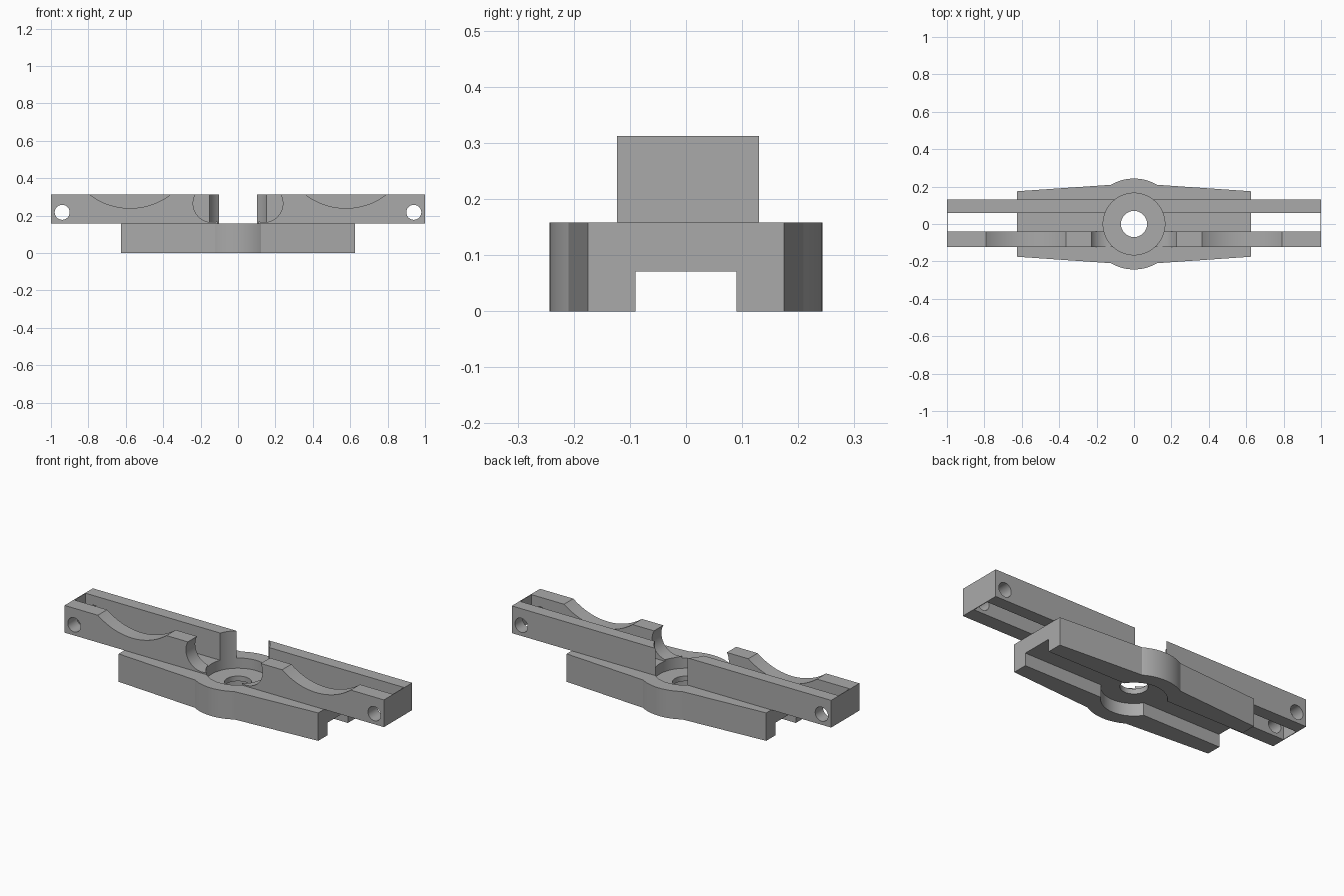
import bpy, bmesh, math

cube = bpy.data.objects.get("Cube")
if cube:
    bpy.data.objects.remove(cube, do_unlink=True)

grey = bpy.data.materials.new("plain grey")
grey.use_nodes = True
colour = (0.4, 0.4, 0.4, 1)
grey.diffuse_color = colour
grey.node_tree.nodes["Principled BSDF"].inputs["Base Color"].default_value = colour


def prism(name, outline, low, high, along_y=False):
    """Extrude an outline along z, or an x-z outline along y."""
    bm = bmesh.new()
    place = (lambda a, b, h: (a, h, b)) if along_y else (lambda a, b, h: (a, b, h))
    face = bm.faces.new([bm.verts.new(place(a, b, low)) for a, b in outline])
    extruded = bmesh.ops.extrude_face_region(bm, geom=[face])["geom"]
    shift = place(0, 0, high - low)
    bmesh.ops.translate(bm, vec=shift, verts=[v for v in extruded if isinstance(v, bmesh.types.BMVert)])
    bmesh.ops.recalc_face_normals(bm, faces=bm.faces)
    mesh = bpy.data.meshes.new(name)
    bm.to_mesh(mesh)
    bm.free()
    mesh.materials.append(grey)
    obj = bpy.data.objects.new(name, mesh)
    bpy.context.collection.objects.link(obj)
    return obj


def box(x0, x1, y0, y1):
    return [(x0, y0), (x1, y0), (x1, y1), (x0, y1)]


def circle(x, y, radius, sides=64):
    angles = [math.tau * i / sides for i in range(sides)]
    return [(x + radius * math.cos(a), y + radius * math.sin(a)) for a in angles]


def activate(obj):
    bpy.ops.object.select_all(action="DESELECT")
    obj.select_set(True)
    bpy.context.view_layer.objects.active = obj


def combine(target, tool, operation="DIFFERENCE"):
    """Apply a boolean and discard its tool."""
    tool.hide_render = True
    mod = target.modifiers.new("boolean", "BOOLEAN")
    mod.operation, mod.solver, mod.object = operation, "EXACT", tool
    activate(target)
    bpy.ops.object.modifier_apply(modifier=mod.name)
    bpy.data.objects.remove(tool, do_unlink=True)


DECK, TOP = 0.158, 0.312
BORE = 0.165

# Base with tapered arms and a round hub
half = [(0.625, -0.175), (0.625, 0.175), (0, 0.218)]
outline = half + [(-x, -y) for x, y in half]
base = prism("base", outline, 0, DECK)
combine(base, prism("hub", circle(0, 0, 0.243, 96), 0, DECK), "UNION")

# Underside channel, hub recesses and centre hole
combine(base, prism("channel", box(-1, 1, -0.09, 0.09), -0.1, 0.071))
combine(base, prism("lower_recess", circle(0, 0, BORE), -0.1, 0.071))
combine(base, prism("upper_recess", circle(0, 0, BORE), 0.1, 0.4))
combine(base, prism("centre_hole", circle(0, 0, 0.07), -0.1, 0.4))

# Upper rails joined by thin end walls
rails = prism("rails", box(-1, 1, -0.123, 0.13), DECK, TOP)
combine(rails, prism("slot", box(-0.996, 0.996, -0.04, 0.06), 0, 0.5))
combine(rails, prism("rail_gap", circle(0, 0, BORE), 0, 0.5))

for side in (-1, 1):
    # Pin hole through both rails
    combine(rails, prism("pin_hole", circle(side * 0.94, 0.218, 0.04, 48), -0.3, 0.3, True))
    # Shallow scoop and round notch in the front rail
    combine(rails, prism("scoop", circle(side * 0.577, 0.596, 0.356, 128), -0.3, 0.01, True))
    combine(rails, prism("notch", circle(side * 0.14, 0.265, 0.1), -0.3, 0.01, True))

for obj in (base, rails):
    activate(obj)
    bpy.ops.object.shade_smooth_by_angle(angle=math.radians(20))
